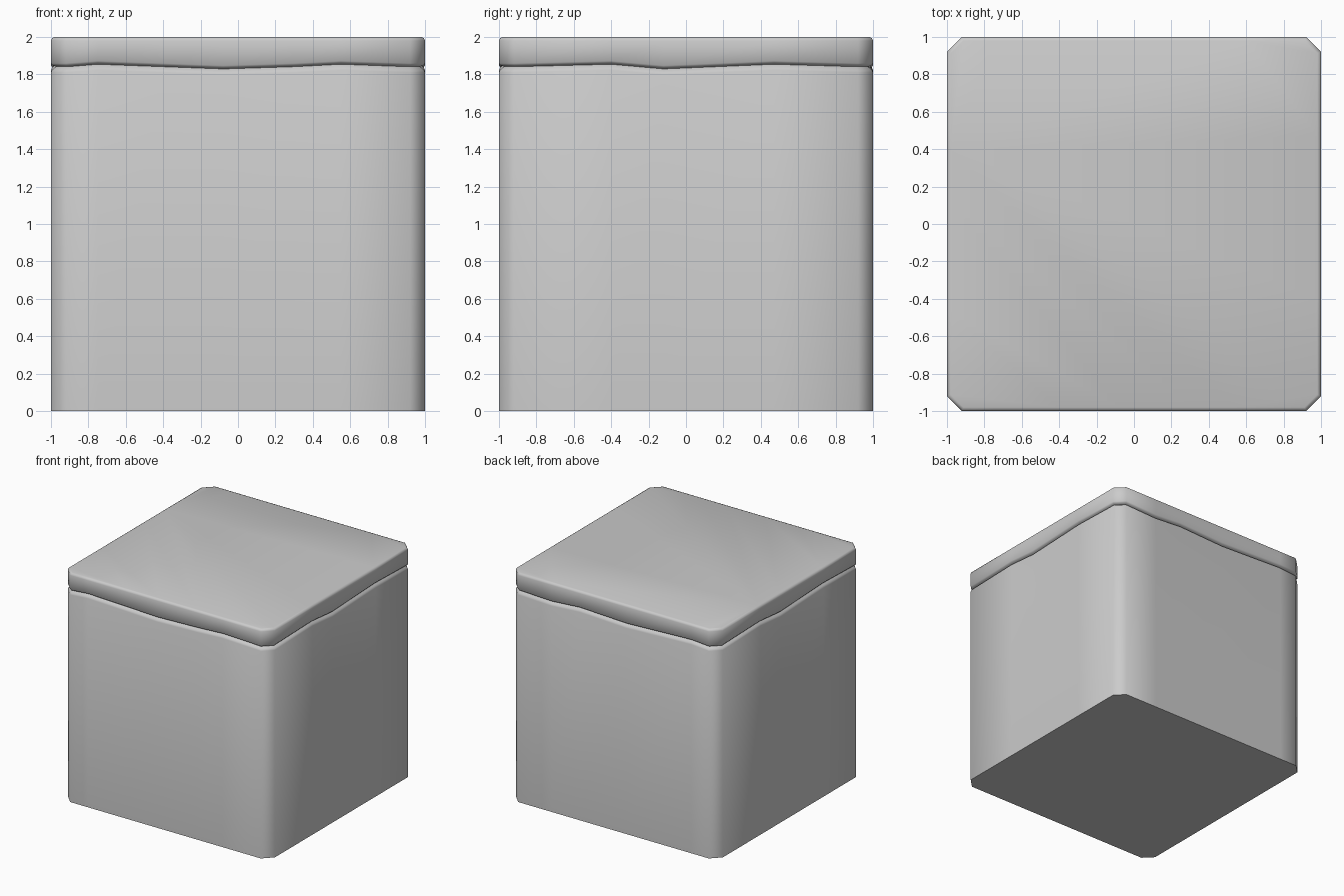
import bpy, bmesh, math

if "Cube" in bpy.data.objects:
    bpy.data.objects.remove(bpy.data.objects["Cube"])

# seam height along each side, walked counter-clockwise from the front left corner
front = [(-.92, 1.845), (-.75, 1.858), (-.4, 1.845), (-.08, 1.833), (.3, 1.845), (.55, 1.858), (.92, 1.845)]
right = [(-.92, 1.845), (-.4, 1.858), (-.12, 1.833), (.47, 1.858), (.92, 1.845)]
back = [(-.92, 1.845), (-.6, 1.833), (-.33, 1.852), (.12, 1.833), (.75, 1.858), (.92, 1.845)]
perimeter = []
for side, seam in enumerate([front, right, back, right]):
    for t, h in seam:
        perimeter.append((side * math.pi / 2, t, h))


def ring(bm, inset, height):
    """One loop around the block; height maps seam height to z."""
    verts = []
    for a, t, h in perimeter:
        d = 1 - inset
        if abs(t) > .91:
            t -= math.copysign(inset * .4, t)
        x, y = t, -d
        verts.append(bm.verts.new((x * math.cos(a) - y * math.sin(a),
                                   x * math.sin(a) + y * math.cos(a), height(h))))
    return verts


def build(name, levels, cap_bottom=False, cap_top=False):
    bm = bmesh.new()
    rings = [ring(bm, i, f) for i, f in levels]
    n = len(perimeter)
    for lo, hi in zip(rings, rings[1:]):
        for k in range(n):
            m = (k + 1) % n
            bm.faces.new((lo[k], lo[m], hi[m], hi[k]))
    if cap_bottom:
        bm.faces.new(rings[0][::-1])
    if cap_top:
        bm.faces.new(rings[-1])
    me = bpy.data.meshes.new(name)
    bm.to_mesh(me)
    bm.free()
    ob = bpy.data.objects.new(name, me)
    bpy.context.collection.objects.link(ob)
    bpy.context.view_layer.objects.active = ob
    ob.select_set(True)
    bpy.ops.object.shade_smooth_by_angle(angle=math.radians(60))
    ob.select_set(False)


# block body with a rounded shoulder running into the seam
build("block_body", [(0, lambda h: 0), (0, lambda h: h - .035),
                     (.007, lambda h: h - .019), (.028, lambda h: h - .004)], cap_bottom=True)

# top layer sharing the seam groove, with a softened upper rim
build("top_layer", [(.028, lambda h: h - .004), (.01, lambda h: h + .002), (0, lambda h: h + .014),
                    (0, lambda h: 1.98), (.006, lambda h: 1.994), (.02, lambda h: 2)], cap_top=True)
